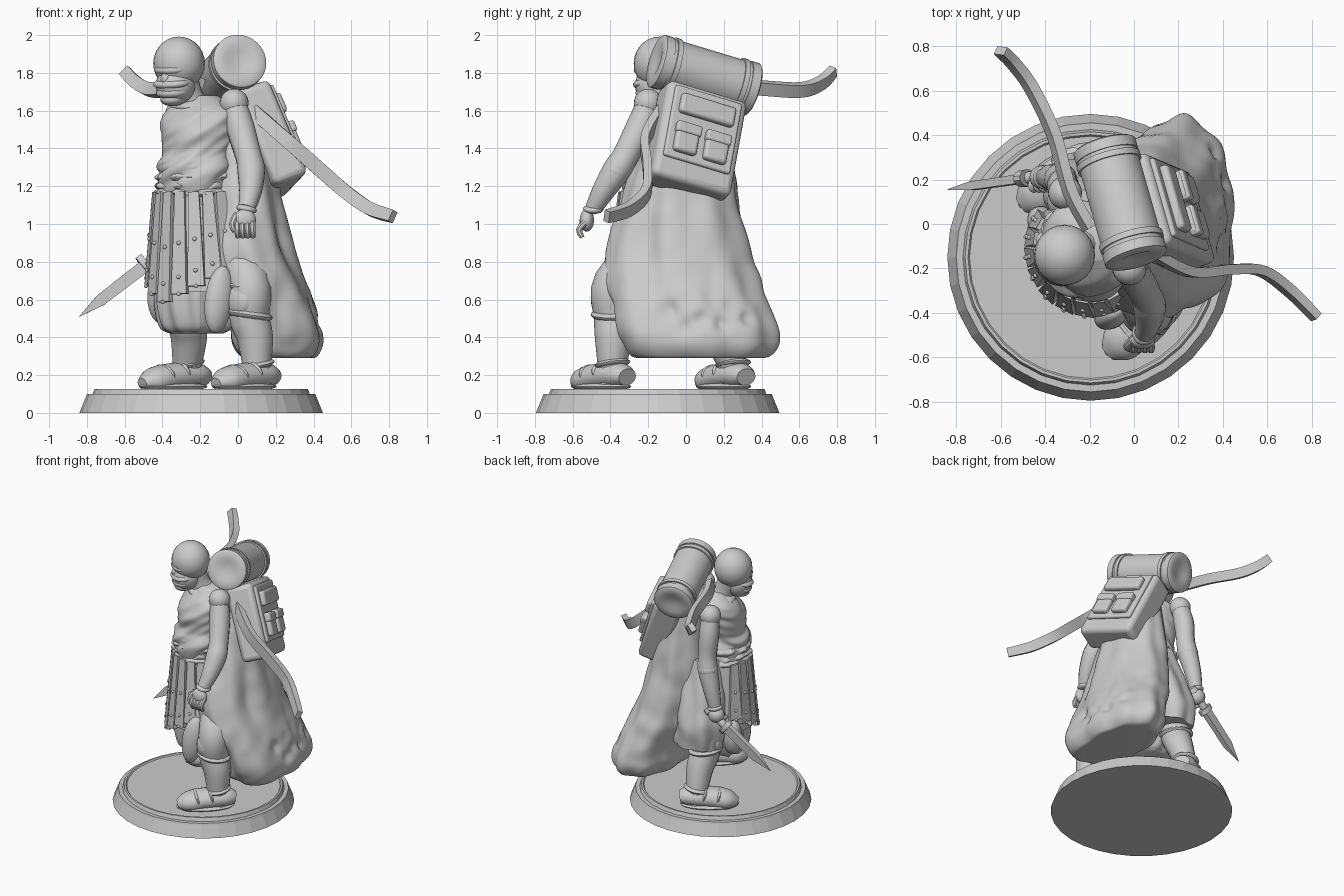
import bpy, bmesh, math
from mathutils import Vector, Matrix, noise

cube = bpy.data.objects.get("Cube")
if cube:
    bpy.data.objects.remove(cube)

mat = bpy.data.materials.new("plain_grey")
mat.use_nodes = True
GREY = (0.6, 0.6, 0.6, 1)
mat.diffuse_color = GREY
mat.node_tree.nodes["Principled BSDF"].inputs["Base Color"].default_value = GREY


def finish(name, bm, smooth=40):
    bmesh.ops.recalc_face_normals(bm, faces=bm.faces)
    me = bpy.data.meshes.new(name)
    bm.to_mesh(me)
    bm.free()
    me.materials.append(mat)
    ob = bpy.data.objects.new(name, me)
    bpy.context.collection.objects.link(ob)
    if smooth:
        bpy.ops.object.select_all(action='DESELECT')
        ob.select_set(True)
        bpy.context.view_layer.objects.active = ob
        bpy.ops.object.shade_smooth_by_angle(angle=math.radians(smooth))
    return ob


def spline(rows, k):
    """Smoothly subdivide rows of numbers, k steps per span."""
    rows = [Vector(r) for r in rows]
    if k == 1:
        return rows
    ext = [rows[0]] + rows + [rows[-1]]
    out = []
    for i in range(len(rows) - 1):
        a, b, c, d = ext[i:i + 4]
        for j in range(k):
            t = j / k
            out.append(b + (c - a) * (t / 2) + (a * 2 - b * 5 + c * 4 - d) * (t * t / 2)
                       + (b * 3 - a - c * 3 + d) * (t ** 3 / 2))
    return out + [rows[-1]]


def skin(name, rings, smooth):
    """Join rings of points into a capped solid."""
    bm = bmesh.new()
    vs = [[bm.verts.new(p) for p in ring] for ring in rings]
    n = len(vs[0])
    for r0, r1 in zip(vs, vs[1:]):
        for i in range(n):
            j = (i + 1) % n
            bm.faces.new((r0[i], r0[j], r1[j], r1[i]))
    bm.faces.new(vs[0])
    bm.faces.new(vs[-1])
    return finish(name, bm, smooth)


def tube(name, rows, flat=1, n=14, ref=(1, 0, 0), k=5, straight=False, smooth=40):
    """Rows of x, y, z, radius; ref is the width direction."""
    rows = spline(rows, k)
    pts = [Vector(r[:3]) for r in rows]
    rings = []
    for i, p in enumerate(pts):
        a, b = (0, -1) if straight else (max(i - 1, 0), min(i + 1, len(pts) - 1))
        t = (pts[b] - pts[a]).normalized()
        w = Vector(ref)
        w = (w - t * w.dot(t)).normalized()
        h = t.cross(w) * flat
        angles = [2 * math.pi * (j + 0.5) / n for j in range(n)]
        rings.append([p + (w * math.cos(q) + h * math.sin(q)) * rows[i][3] for q in angles])
    return skin(name, rings, smooth)


def oval(sec, q, turn):
    """Point on a section of z, centre x, centre y, radius a, radius b."""
    z, cx, cy, a, b = sec
    d = Matrix.Rotation(turn, 3, 'Z') @ Vector((a * math.cos(q), b * math.sin(q), 0))
    return Vector((cx, cy, z)), d


def loft(name, secs, turn=0.0, n=48, k=6, relief=None, smooth=40):
    rings = []
    for s in spline(secs, k):
        ring = []
        for j in range(n):
            q = 2 * math.pi * j / n
            c, d = oval(s, q, turn)
            ring.append(c + d * (1 + relief(c + d, q) if relief else 1))
        rings.append(ring)
    return skin(name, rings, smooth)


def blob(name, loc, size, yaw=0.0, tilt=0.0):
    bm = bmesh.new()
    m = (Matrix.Translation(loc) @ Matrix.Rotation(yaw, 4, 'Z')
         @ Matrix.Rotation(tilt, 4, 'Y') @ Matrix.Diagonal((*size, 1)))
    bmesh.ops.create_uvsphere(bm, u_segments=24, v_segments=14, radius=1, matrix=m)
    return finish(name, bm)


def block(name, frame, offset, size, bevel):
    bm = bmesh.new()
    bmesh.ops.create_cube(bm, size=1, matrix=frame @ Matrix.Translation(offset) @ Matrix.Diagonal((*size, 1)))
    ob = finish(name, bm)
    mod = ob.modifiers.new("rounded", 'BEVEL')
    mod.width, mod.segments = bevel, 3


T = math.pi / 4          # the body faces -x and -y at once

# Round display base with a stepped rim
rim = [(0, .645), (.085, .61), (.1, .605), (.1, .575), (.127, .565), (.127, .552), (.118, .545), (.118, .02)]
loft("base", [(z, -.195, -.15, r, r) for z, r in rim], n=32, k=1, smooth=0)

# Cape with folds, a flared front corner, a side groove and dents
dents = [(.43, .02, .6), (.42, .14, .62), (.44, .08, .5), (.4, .25, .58), (.43, .2, .47),
         (.42, .0, .45), (.37, .33, .5), (.4, -.1, .55), (.33, .36, .65), (.36, .15, .75)]


def bump(x, middle, width):
    return math.exp(-((x - middle) / width) ** 2)


def cape_relief(p, q):
    fold = .025 * math.sin(9 * q + 3 * p.z) + .05 * noise.noise(p * 7)
    pits = sum(bump((p - Vector(d)).length, 0, .04) for d in dents)
    corner = .19 * bump(q, 5.4, .35) * bump(p.z, .42, .25)
    groove = .13 * bump(q, 5.75, .22) * bump(p.z, .9, .25)
    return fold + corner - groove - .11 * pits


loft("cape", [(.29, .22, .08, .15, .27), (.3, .215, .08, .2, .36), (.38, .205, .08, .24, .41),
              (.52, .18, .05, .245, .41), (.8, .06, -.035, .26, .395), (1.1, .01, -.03, .23, .315),
              (1.4, -.01, -.01, .18, .24), (1.62, -.06, -.01, .12, .18)],
     n=110, k=10, relief=cape_relief)
loft("rear_drape", [(1.2, -.14, -.02, .16, .19), (.95, -.17, .03, .19, .22), (.72, -.19, .085, .2, .23),
                    (.56, -.19, .1, .18, .2)], T, 72, 8,
     lambda p, q: .04 * math.sin(8 * q + 4 * p.z) + .06 * noise.noise(p * 8))

# Torso with creased cloth
loft("torso", [(1.1, -.225, -.13, .18, .2), (1.25, -.225, -.14, .19, .21), (1.32, -.225, -.14, .185, .205),
               (1.38, -.22, -.13, .17, .2), (1.5, -.21, -.115, .185, .22), (1.6, -.19, -.08, .16, .215),
               (1.68, -.2, -.07, .08, .1)],
     T, 72, 9, lambda p, q: .09 * noise.noise(Vector((p.x * 5, p.y * 5, (p.z - p.x * .6) * 20))))
blob("belly", (-.29, -.2, 1.3), (.1, .16, .07), T)
for z, a in ((1.2, .2), (1.165, .205), (1.25, .2)):
    loft("belt_fold", [(z - .03, -.225, -.13, a - .03, a), (z, -.225, -.13, a, a + .02),
                       (z + .03, -.225, -.13, a - .03, a)],
         T, 72, 5, lambda p, q: .14 * noise.noise(p * 17))

# Skirt, hanging strips and studs
skirt = [(1.17, -.22, -.125, .195, .22), (.95, -.21, -.13, .225, .255), (.64, -.2, -.13, .245, .275)]
loft("skirt", skirt, T, 96, 8, lambda p, q: .04 * math.sin(16 * q) * (1.2 - p.z))
for i in range(-4, 5):
    path = []
    q = math.pi + i * .33
    for f in range(4):
        s = Vector(skirt[0]).lerp(Vector(skirt[2]), f / 3 * (1.1 - .08 * abs(i)))
        c, d = oval(s, q, T)
        path.append((*(c + d * 1.07), .04 + .008 * f))
    out = oval((0, 0, 0, .275, .245), q, T)[1]
    tube("skirt_strip", path, .35, 4, (-out.y, out.x, 0), 4)
    for p, nxt in zip(path[1:], path[2:] + [path[-1]]):
        spot = (Vector(p[:3]) + Vector(nxt[:3])) / 2 + out.normalized() * .015
        blob("strip_stud", spot, (.011, .011, .011))
loft("trousers", [(.42, -.22, -.12, .13, .14), (.46, -.22, -.12, .18, .2), (.6, -.21, -.11, .22, .23),
                  (.75, -.2, -.12, .2, .22)], T, 72, 6, lambda p, q: .06 * math.sin(11 * q + 5 * p.z))
blob("thigh_pouch", (-.1, -.41, .6), (.08, .06, .18), .5, .15)
blob("thigh_pouch", (-.4, .0, .61), (.07, .09, .14), T)

# Legs and boots: hip, knee, ankle, toe direction
legs = {"left": ((-.06, -.18, .9), (.06, -.38, .59), (.1, -.39, .24), (-.75, -.66)),
        "right": ((-.25, .02, .92), (-.27, .14, .6), (-.27, .25, .24), (-.82, -.57))}
for side, (hip, knee, ankle, toe) in legs.items():
    kx, ky, kz = knee
    ax, ay, az = ankle
    tx, ty = toe
    yaw = math.atan2(ty, tx)
    tube(side + "_leg", [(*hip, .1), (kx, ky, kz + .1, .11), (kx, ky, kz - .08, .108),
                         ((kx + ax) / 2 + .01, (ky + ay) / 2, .4, .098), (ax, ay, az, .078), (ax, ay, .15, .08)])
    for z, r in ((.66, .115), (.52, .125)):
        blob(side + "_knee_band", (kx, ky, z), (r, r, .035), 0, .15)
    blob(side + "_knee_guard", (kx + tx * .07, ky + ty * .07, .59), (.055, .09, .09), yaw)
    tube(side + "_boot", [(ax - tx * .12, ay - ty * .12, .19, .06), (ax - tx * .05, ay - ty * .05, .2, .09),
                          (ax + tx * .1, ay + ty * .1, .19, .098), (ax + tx * .22, ay + ty * .22, .17, .092),
                          (ax + tx * .29, ay + ty * .29, .155, .04)], .75, 18, (-ty, tx, 0))
    blob(side + "_sole", (ax + tx * .09, ay + ty * .09, .14), (.21, .105, .025), yaw)
    for d, z in ((.05, .215), (.15, .2)):
        blob(side + "_boot_strap", (ax + tx * d, ay + ty * d, z), (.022, .1, .06), yaw, .3)
    blob(side + "_boot_cuff", (ax, ay, .26), (.095, .095, .025), yaw, .2)

# Arms
arms = {"left": [(-.02, -.2, 1.64, .062), (.01, -.24, 1.52, .075), (.055, -.32, 1.36, .07),
                 (.07, -.37, 1.28, .074), (.065, -.44, 1.17, .06), (.045, -.49, 1.08, .045)],
        "right": [(-.31, .14, 1.58, .062), (-.32, .17, 1.45, .072), (-.32, .19, 1.29, .066),
                  (-.33, .2, 1.19, .072), (-.37, .21, 1.04, .06), (-.4, .21, .91, .045)]}
for side, path in arms.items():
    tube(side + "_arm", path)
    blob(side + "_shoulder", path[0][:3], (.076, .076, .076))
    blob(side + "_elbow", path[3][:3], (.074, .074, .065))
    blob(side + "_cuff", path[5][:3], (.055, .055, .025), 0, .2)

# Hands
blob("left_palm", (.035, -.525, 1.02), (.06, .038, .06))
for i in range(4):
    x = -.005 + i * .027
    tube("left_finger", [(x, -.53, 1.01, .018), (x, -.565, .97, .018), (x + .005, -.55, .93, .014)], n=8)
tube("left_thumb", [(-.005, -.52, 1.05, .02), (-.03, -.55, 1.0, .018), (-.02, -.565, .96, .012)], n=8)
blob("right_palm", (-.41, .21, .855), (.06, .055, .06))
for i in range(4):
    c = Vector((-.45 + i * .023, .175, .82 + i * .018))
    blob("right_finger", c, (.016, .035, .038), 0, -.65)

# Dagger
guard, tip = Vector((-.49, .205, .78)), Vector((-.84, .155, .51))
aim = (tip - guard).normalized()


def along(d, r):
    return (*(guard + aim * d), r)


tube("dagger_blade", [along(0, .048), along(.3, .044), along(.445, .002)], .6, 4, (.6, 0, -.8), 1)
tube("dagger_grip", [along(-.16, .028), along(0, .028)], 1, 12, (0, 1, 0), 1)
tube("dagger_guard", [along(-.018, .065), along(.018, .065)], .6, 12, (.6, 0, -.8), 1)
tube("dagger_pommel", [along(-.19, .03), along(-.155, .038)], 1, 12, (0, 1, 0), 1)

# Head, mask and neck
tube("neck", [(-.29, -.12, 1.75, .085), (-.25, -.1, 1.65, .08), (-.2, -.07, 1.55, .13)])
blob("head", (-.312, -.14, 1.85), (.137, .137, .142))
blob("jaw", (-.33, -.165, 1.735), (.105, .105, .105))
face = math.atan2(-.8, -.65)
for name, out, z, size in (("brow", .07, 1.82, (.07, .1, .035)), ("nose", .105, 1.77, (.035, .03, .035)),
                           ("upper_mask", .06, 1.745, (.085, .108, .035)),
                           ("middle_mask", .05, 1.7, (.085, .095, .04)), ("chin_mask", .045, 1.665, (.075, .07, .04))):
    blob(name, (-.312 + math.cos(face) * out, -.14 + math.sin(face) * out, z), size, face, .15)
loft("collar", [(1.58, -.2, -.08, .11, .14), (1.62, -.22, -.09, .12, .14), (1.66, -.23, -.09, .08, .09)],
     T, 48, 5, lambda p, q: .12 * noise.noise(p * 15))

# Bedroll with bands and sunken ends
near, far = Vector((.012, -.16, 1.865)), Vector((-.135, .355, 1.71))
steps = [(.03, .02), (.022, .05), (.004, .085), (0, .132), (.015, .145), (.1, .145), (.1, .138), (.13, .138),
         (.13, .148), (.18, .148), (.18, .138), (.5, .138)]
steps += [(1 - f, r) for f, r in reversed(steps[:-1])]
tube("bedroll", [(*near.lerp(far, f), r) for f, r in steps], 1, 28, (0, 0, 1), 1, True)

# Backpack with pockets, in its own tilted frame
u = (far - near).normalized()
v = Vector((-.2, .06, .5))
v = (v - u * v.dot(u)).normalized()
w = u.cross(v)
pack = Matrix.Translation((.125, .045, 1.43)) @ Matrix((u, v, w)).transposed().to_4x4()
block("backpack", pack, (0, 0, 0), (.45, .55, .2), .035)
block("pack_panel", pack, (0, .04, .105), (.38, .41, .03), .012)
block("top_pocket", pack, (0, .145, .125), (.31, .11, .06), .018)
for i in (-1, 1):
    block("small_pocket", pack, (.085 * i, -.045, .125), (.13, .17, .06), .018)
    block("pocket_flap", pack, (.085 * i, .005, .135), (.14, .06, .055), .012)

# Curved bow limbs on either side of the pack
tube("upper_limb", [(-.2, -.02, 1.74, .05), (-.29, .15, 1.74, .05), (-.36, .4, 1.72, .05), (-.46, .61, 1.71, .05),
                    (-.54, .72, 1.75, .048), (-.6, .78, 1.81, .045)], .65, 4, (.3, .2, .9))
tube("lower_limb", [(.08, -.13, 1.6, .05), (.25, -.215, 1.45, .052), (.42, -.205, 1.3, .054), (.57, -.21, 1.17, .052),
                    (.7, -.3, 1.08, .05), (.82, -.42, 1.04, .045)], .6, 4, (.5, 0, .85))
